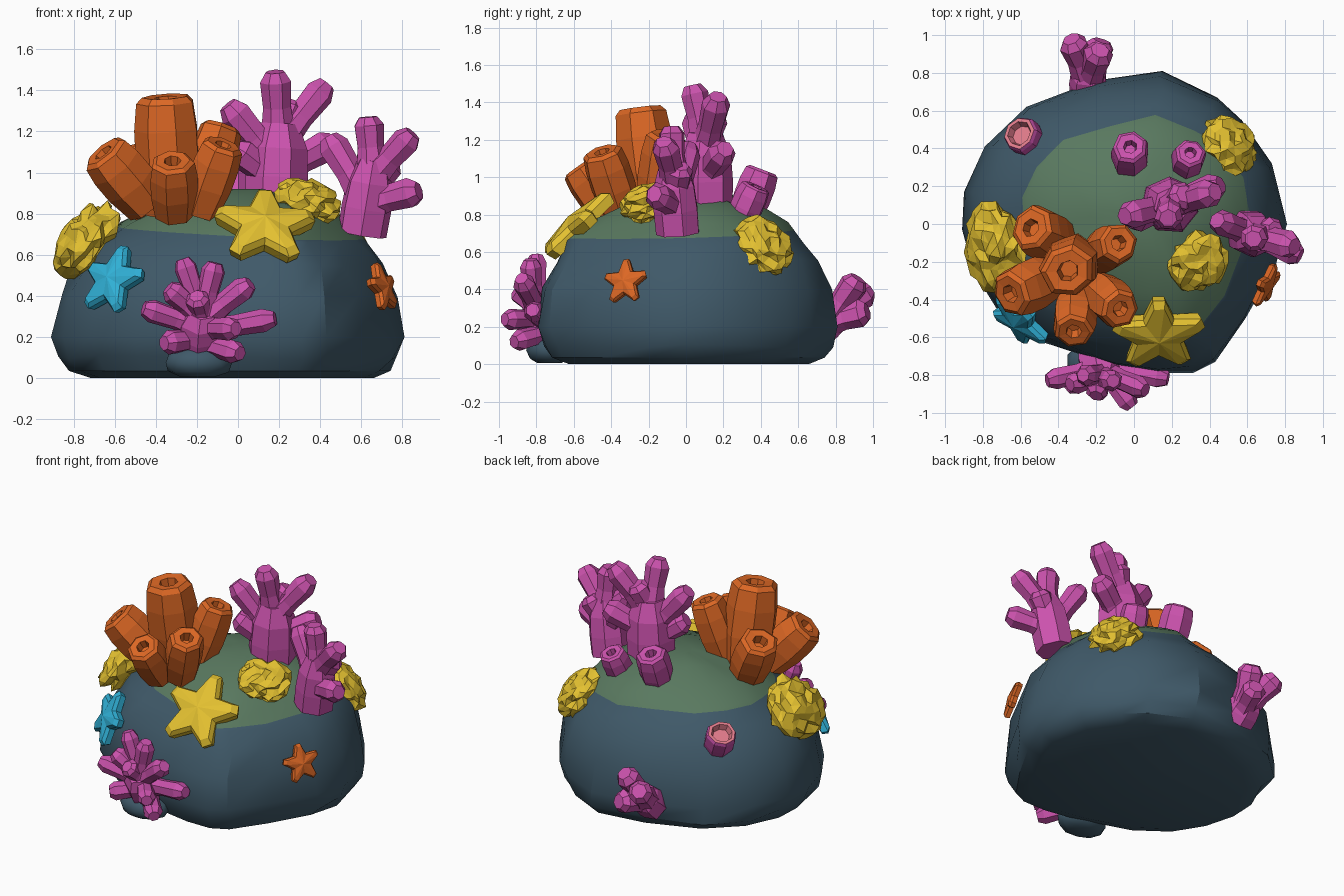
import bpy, bmesh, math, random
from mathutils import Vector, Matrix

random.seed(4)
if "Cube" in bpy.data.objects:
    bpy.data.objects.remove(bpy.data.objects["Cube"])


def material(name, rgb):
    m = bpy.data.materials.new(name)
    m.use_nodes = True
    m.diffuse_color = (*rgb, 1)
    m.node_tree.nodes["Principled BSDF"].inputs["Base Color"].default_value = (*rgb, 1)
    return m


SLATE = material("slate rock", (0.05, 0.1, 0.14))
MOSS = material("moss green", (0.1, 0.19, 0.115))
ORANGE = material("orange", (0.72, 0.137, 0.018))
MAGENTA = material("magenta", (0.6, 0.085, 0.42))
YELLOW = material("yellow", (0.77, 0.53, 0.03))
CYAN = material("cyan", (0.03, 0.44, 0.68))
PINK = material("pink", (0.76, 0.2, 0.26))


def finish(bm, name, mats, smooth=0):
    bmesh.ops.recalc_face_normals(bm, faces=bm.faces)
    mesh = bpy.data.meshes.new(name)
    bm.to_mesh(mesh)
    bm.free()
    ob = bpy.data.objects.new(name, mesh)
    bpy.context.collection.objects.link(ob)
    for m in mats:
        mesh.materials.append(m)
    if smooth:
        bpy.ops.object.select_all(action="DESELECT")
        ob.select_set(True)
        bpy.context.view_layer.objects.active = ob
        bpy.ops.object.shade_smooth_by_angle(angle=math.radians(smooth))


def skin(bm, rings):
    """Bridge successive vertex rings and cap both ends; return the faces per band."""
    n = len(rings[0])
    bands = [[bm.faces.new((a[i], a[(i + 1) % n], b[(i + 1) % n], b[i])) for i in range(n)]
             for a, b in zip(rings, rings[1:])]
    bm.faces.new(rings[0][::-1])
    bands.append([bm.faces.new(rings[-1])])
    return bands


def lathe(bm, a, b, radius, profile, sides=7, wobble=0.06):
    """Turn a (radius factor, length fraction) profile around the line a-b."""
    a, b = Vector(a), Vector(b)
    rot = (b - a).to_track_quat("Z", "Y")
    lump = [1 + random.uniform(-wobble, wobble) for _ in range(sides)]
    rings = []
    for r, t in profile:
        rings.append([bm.verts.new(a.lerp(b, t) + rot @ Vector(
            (radius * r * lump[i] * math.cos(math.tau * i / sides),
             radius * r * lump[i] * math.sin(math.tau * i / sides), 0))) for i in range(sides)])
    return skin(bm, rings)


BARREL = [(.84, 0), (1, .4), (1, .72), (.9, .95), (.72, 1), (.36, .99), (.28, .82)]
CUP = [(.85, 0), (1, .5), (1, .9), (.9, 1), (.7, 1), (.55, .8)]
TRUNK = [(.95, 0), (.97, .35), (.9, .7), (.6, 1)]
TWIG = [(1.2, 0), (.94, .45), (1.05, .85), (.65, 1)]

# Rock: plan outline lofted through shrinking levels
outline = [(.81, 0), (.73, .32), (.57, .55), (.44, .67), (.15, .81), (-.2, .76), (-.57, .62),
           (-.79, .41), (-.9, .17), (-.91, -.03), (-.85, -.25), (-.72, -.46), (-.5, -.62),
           (-.1, -.75), (.12, -.79), (.31, -.79), (.43, -.73), (.59, -.5), (.75, -.22)]
levels = [(0, .8), (.035, .91), (.1, .97), (.2, 1), (.4, .96), (.55, .885), (.65, .79),
          (.75, .65), (.83, .5), (.89, .3), (.92, .12)]
bm = bmesh.new()
rings = []
for z, s in levels:
    j = .02 if .05 < z < .9 and s < 1 else 0
    rings.append([bm.verts.new((x * s + .06 * (1 - s) + random.uniform(-j, j),
                                y * s + .04 * (1 - s) + random.uniform(-j, j),
                                z + random.uniform(-j, j) * .6)) for x, y in outline])
skin(bm, rings)
# Moss cap: cut along a slightly tilted plane
cut_at, cut_no = Vector((0, 0, .705)), Vector((.05, -.03, 1))
bmesh.ops.bisect_plane(bm, geom=bm.verts[:] + bm.edges[:] + bm.faces[:],
                       plane_co=cut_at, plane_no=cut_no)
for f in bm.faces:
    f.material_index = int((f.calc_center_median() - cut_at).dot(cut_no) > 0)
finish(bm, "rock", [SLATE, MOSS], 32)

# Small stone at the foot of the rock
bm = bmesh.new()
bmesh.ops.create_icosphere(bm, subdivisions=2, radius=1)
for v in bm.verts:
    v.co = Vector((-.19, -.73, .075)) + v.co * Vector((.17, .125, .09))
    v.co.z = max(v.co.z, .005)
finish(bm, "foot_stone", [SLATE], 40)

# Orange tube sponge
sponges = [((-.32, -.18, .8), (-.35, -.25, 1.37), .158),
           ((-.44, -.27, .84), (-.66, -.37, 1.1), .138),
           ((-.31, -.39, .8), (-.32, -.57, 1.06), .116),
           ((-.19, -.34, .81), (-.07, -.45, 1.14), .12),
           ((-.2, -.16, .84), (-.08, -.1, 1.23), .118),
           ((-.4, -.09, .8), (-.55, -.02, 1.1), .133)]
bm = bmesh.new()
for a, b, r in sponges:
    lathe(bm, a, b, r, BARREL)
finish(bm, "tube_sponge", [ORANGE])


def branch_coral(name, root, fork, r_trunk, r_twig, tips):
    """One trunk with twigs; each tip leaves the trunk at its own fraction."""
    bm = bmesh.new()
    root, fork = Vector(root), Vector(fork)
    lathe(bm, root, fork, r_trunk, TRUNK)
    for t, tip in tips:
        lathe(bm, root.lerp(fork, t), tip, r_twig, TWIG)
    finish(bm, name, [MAGENTA])


branch_coral("tall_coral", (.18, .1, .84), (.2, .1, 1.24), .16, .074, [
    (.85, (.18, .03, 1.49)), (.75, (.43, .17, 1.43)), (.5, (-.05, .04, 1.33)),
    (.4, (.46, .21, 1.15)), (.3, (-.02, .02, 1.12)), (.8, (.27, .16, 1.34))])
branch_coral("side_coral", (.6, -.04, .7), (.66, -.07, 1.06), .13, .07, [
    (.85, (.63, -.08, 1.27)), (.75, (.85, -.12, 1.19)), (.4, (.88, -.17, .91)),
    (.45, (.44, .02, 1.17)), (.5, (.75, -.03, 1.06))])
branch_coral("front_coral", (-.18, -.7, .16), (-.17, -.82, .33), .13, .056, [
    (.8, (-.27, -.8, .58)), (.9, (-.11, -.83, .56)), (.7, (.06, -.88, .46)),
    (.4, (.18, -.82, .29)), (.1, (.01, -.92, .12)), (.5, (-.46, -.83, .34)),
    (.8, (-.34, -.85, .44)), (.5, (-.01, -.97, .24)), (.2, (-.36, -.87, .17)),
    (.8, (-.2, -.91, .4))])
branch_coral("back_coral", (-.24, .7, .18), (-.24, .83, .29), .11, .075, [
    (.5, (-.18, .92, .46)), (.6, (-.33, .98, .4)), (.4, (-.17, .97, .28))])

# Short magenta stubs and the pink-mouthed cup
bm = bmesh.new()
lathe(bm, (-.02, .31, .78), (-.02, .41, 1.04), .105, BARREL)
lathe(bm, (.27, .29, .75), (.3, .38, .95), .09, BARREL)
finish(bm, "coral_stubs", [MAGENTA])
bm = bmesh.new()
for band in lathe(bm, (-.53, .42, .52), (-.61, .48, .68), .097, CUP, 8)[3:]:
    for f in band:
        f.material_index = 1
finish(bm, "cup_coral", [MAGENTA, PINK])


def facing(at, normal):
    """Frame at a point with its z along the normal and its y pointing uphill."""
    n = Vector(normal).normalized()
    right = Vector((0, 0, 1)).cross(n).normalized()
    return Matrix.Translation(at) @ Matrix((right, n.cross(right), n)).transposed().to_4x4()


def brain_coral(name, at, normal, size):
    bm = bmesh.new()
    bmesh.ops.create_icosphere(bm, subdivisions=3, radius=1)
    for v in bm.verts:
        v.co *= random.choice((.84, 1.0, 1.05))
        v.co += Vector([random.uniform(-.07, .07) for _ in range(3)])
        v.co *= Vector(size)
    bm.transform(facing(at, normal))
    finish(bm, name, [YELLOW])


brain_coral("left_brain_coral", (-.74, -.12, .67), (-.8, -.1, .6), (.235, .205, .115))
brain_coral("front_brain_coral", (.34, -.2, .86), (.3, -.3, .9), (.162, .158, .1))
brain_coral("back_brain_coral", (.5, .41, .63), (.6, .45, .6), (.165, .18, .115))


def starfish(name, at, normal, radius, spin, mat):
    bm = bmesh.new()

    def ring(scale, z):
        verts = []
        for k in range(5):
            for turn, r in ((-.13, .96), (.13, .96), (math.pi / 5, .53)):
                ang = math.pi / 2 + math.radians(spin) + math.tau * k / 5 + turn
                verts.append(bm.verts.new((radius * r * scale * math.cos(ang),
                                           radius * r * scale * math.sin(ang), radius * z)))
        return verts

    top = skin(bm, [ring(.93, -.18), ring(1, .02), ring(.86, .14)])[-1]
    peak = bmesh.ops.poke(bm, faces=top)["verts"][0]
    peak.co.z += radius * .12
    bm.transform(facing(at, normal))
    finish(bm, name, [mat])


starfish("yellow_starfish", (.13, -.585, .74), (.06, -.68, .72), .262, -4, YELLOW)
starfish("cyan_starfish", (-.61, -.515, .475), (-.62, -.72, .4), .19, -6, CYAN)
starfish("orange_starfish", (.705, -.325, .44), (.85, -.42, .28), .132, 4, ORANGE)
